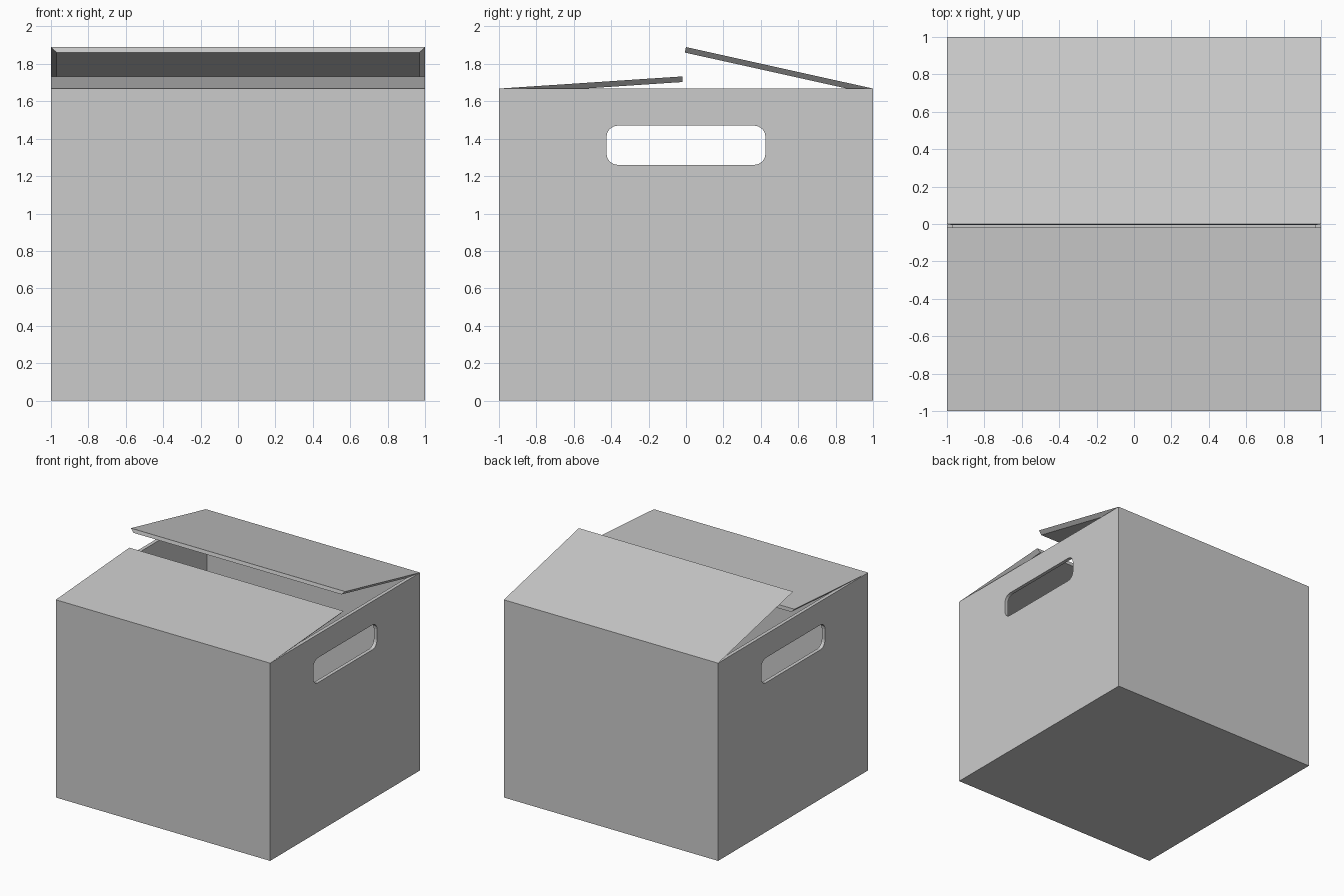
import bpy, bmesh
from math import sin, cos, pi
from mathutils import Vector

if "Cube" in bpy.data.objects:
    bpy.data.objects.remove(bpy.data.objects["Cube"])

T = 0.03       # cardboard thickness
H = 1.668      # wall height


def make_object(name, bm):
    bmesh.ops.recalc_face_normals(bm, faces=bm.faces)
    mesh = bpy.data.meshes.new(name)
    bm.to_mesh(mesh)
    bm.free()
    obj = bpy.data.objects.new(name, mesh)
    bpy.context.collection.objects.link(obj)
    return obj


def cut(obj, cutter):
    mod = obj.modifiers.new("cut", 'BOOLEAN')
    mod.operation = 'DIFFERENCE'
    mod.solver = 'EXACT'
    mod.object = cutter
    cutter.hide_render = True
    cutter.hide_set(True)


# Open-topped carton: outer cube with a floor and four walls
bm = bmesh.new()
bmesh.ops.create_cube(bm, size=1)
for v in bm.verts:
    v.co = (v.co.x * 2, v.co.y * 2, (v.co.z + 0.5) * H)
top = [f for f in bm.faces if f.normal.z > 0.9]
bmesh.ops.inset_region(bm, faces=top, thickness=T, use_even_offset=True)
low = bmesh.ops.extrude_face_region(bm, geom=top)
bmesh.ops.translate(bm, vec=(0, 0, T - H),
                    verts=[v for v in low["geom"] if isinstance(v, bmesh.types.BMVert)])
bmesh.ops.delete(bm, geom=top, context='FACES')
carton = make_object("carton_body", bm)

# Rounded hand-hole cutter running through both side walls
bm = bmesh.new()
r, hw, z0, z1, steps = 0.06, 0.425, 1.26, 1.47, 4
ring = []
for k, (cy, cz) in enumerate([(hw - r, z1 - r), (r - hw, z1 - r),
                              (r - hw, z0 + r), (hw - r, z0 + r)]):
    for i in range(steps + 1):
        a = pi / 2 * (k + i / steps)
        ring.append(bm.verts.new((-1.2, cy + r * cos(a), cz + r * sin(a))))
face = bm.faces.new(ring)
ext = bmesh.ops.extrude_face_region(bm, geom=[face])
bmesh.ops.translate(bm, vec=(2.4, 0, 0),
                    verts=[v for v in ext["geom"] if isinstance(v, bmesh.types.BMVert)])
cut(carton, make_object("hand_hole_cutter", bm))


# Lid flap: a sloping sheet whose side edges are mitred inwards underneath
def flap(name, hinge_y, end_y, end_z):
    hinge, end = Vector((0, hinge_y, H)), Vector((0, end_y, end_z))
    along = (end - hinge).normalized()
    down = Vector((1, 0, 0)).cross(along)
    if down.z > 0:
        down.negate()
    bm = bmesh.new()
    rows = []
    for offset, half, start in ((0, 1.0, 0), (T, 1 - T, T / 2)):
        shift = down * offset
        a, b = hinge + along * start + shift, end + shift
        rows.append([bm.verts.new(p + Vector((x, 0, 0)))
                     for p, x in ((a, -half), (a, half), (b, half), (b, -half))])
    bm.faces.new(rows[0])
    bm.faces.new(rows[1])
    for i in range(4):
        j = (i + 1) % 4
        bm.faces.new((rows[0][i], rows[0][j], rows[1][j], rows[1][i]))
    make_object(name, bm)


flap("front_flap", -1, -0.02, 1.733)
flap("back_flap", 1, 0.0, 1.89)
